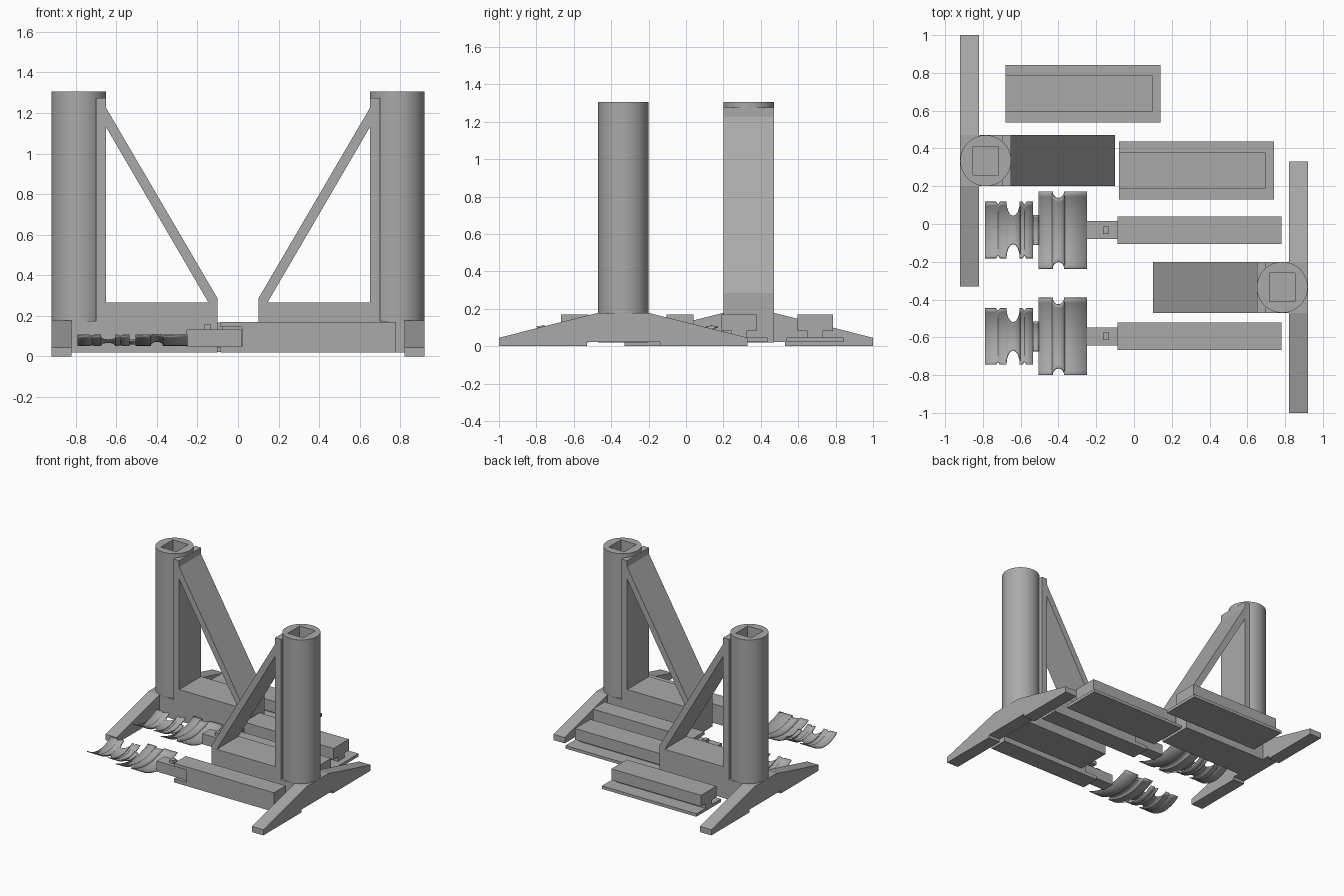
import bpy, bmesh, math
from mathutils import Vector

cube = bpy.data.objects.get("Cube")
if cube:
    bpy.data.objects.remove(cube, do_unlink=True)

grey = bpy.data.materials.new("plain_grey")
grey.use_nodes = True
colour = (0.4, 0.4, 0.4, 1)
grey.diffuse_color = colour
grey.node_tree.nodes["Principled BSDF"].inputs["Base Color"].default_value = colour

# How a flat outline (u, v) and depth w map to space for each extrusion axis
PLACE = {"x": lambda u, v, w: Vector((w, u, v)),
         "y": lambda u, v, w: Vector((u, w, v)),
         "z": lambda u, v, w: Vector((u, v, w))}


def finish(name, mesh, smooth=False):
    mesh.materials.clear()
    mesh.materials.append(grey)
    obj = bpy.data.objects.new(name, mesh)
    bpy.context.collection.objects.link(obj)
    if smooth:
        bpy.ops.object.select_all(action="DESELECT")
        obj.select_set(True)
        bpy.context.view_layer.objects.active = obj
        bpy.ops.object.shade_smooth_by_angle(angle=math.radians(30))
    return obj


def prism(name, loops, axis, lo, hi, side=1, smooth=False):
    """Extrude an outline, with optional holes; side -1 turns it half round z."""
    curve = bpy.data.curves.new(name, "CURVE")
    curve.dimensions = "2D"
    curve.fill_mode = "BOTH"
    curve.extrude = (hi - lo) / 2
    for loop in loops:
        spline = curve.splines.new("POLY")
        spline.points.add(len(loop) - 1)
        for point, (u, v) in zip(spline.points, loop):
            point.co = (u, v, 0, 1)
        spline.use_cyclic_u = True
    temp = bpy.data.objects.new(name + "_outline", curve)
    mesh = bpy.data.meshes.new_from_object(temp)
    bpy.data.objects.remove(temp)
    bm = bmesh.new()
    bm.from_mesh(mesh)
    for v in bm.verts:
        p = PLACE[axis](v.co.x, v.co.y, v.co.z + (lo + hi) / 2)
        v.co = (p.x * side, p.y * side, p.z)
    bmesh.ops.remove_doubles(bm, verts=bm.verts, dist=0.0001)
    bmesh.ops.recalc_face_normals(bm, faces=bm.faces)
    for f in bm.faces:
        f.smooth = False
    bm.to_mesh(mesh)
    bm.free()
    return finish(name, mesh, smooth)


def rect(u0, u1, v0, v1):
    return [(u0, v0), (u1, v0), (u1, v1), (u0, v1)]


def box(name, x, y, z):
    return prism(name, [rect(*x, *y)], "z", *z)


# Two uprights, each turned half round from the other
CX, CY, R = -0.785, 0.335, 0.135
circle = [(CX + R * math.cos(a * math.tau / 64), CY + R * math.sin(a * math.tau / 64))
          for a in range(64)]
socket = rect(CX - 0.068, CX + 0.068, CY - 0.075, CY + 0.075)
frame = [(-0.82, 0.02), (-0.10, 0.02), (-0.10, 0.285), (-0.65, 1.225), (-0.65, 1.275),
         (-0.70, 1.275), (-0.70, 0.175), (-0.82, 0.175)]
window = [(-0.65, 0.265), (-0.145, 0.265), (-0.65, 1.13)]
foot = [(-0.33, 0), (0.14, 0), (0.14, 0.022), (0.53, 0.022), (0.53, 0), (1.0, 0),
        (1.0, 0.045), (0.47, 0.178), (0.20, 0.178), (-0.33, 0.045)]
for label, side in (("left_side", 1), ("right_side", -1)):
    prism("column_" + label, [circle, socket], "z", 0.175, 1.305, side, True)
    prism("brace_frame_" + label, [frame, window], "y", 0.20, 0.47, side)
    prism("foot_" + label, [foot], "x", -0.92, -0.82, side)

# Two flanged rails: wide plate, narrow neck, block on top
for label, x, y in (("back", -0.68, 0.69), ("middle", -0.08, 0.283)):
    box("rail_plate_" + label, (x, x + 0.82), (y - 0.153, y + 0.153), (0.022, 0.045))
    tee = [(-0.04, 0.045), (0.04, 0.045), (0.04, 0.08), (0.095, 0.08),
           (0.095, 0.168), (-0.095, 0.168), (-0.095, 0.08), (-0.04, 0.08)]
    prism("rail_block_" + label, [[(y + u, v) for u, v in tee]], "x", x, x + 0.777)


def scoop(name, yc, stations, rise, steps=16):
    """Thin grooved trough; stations are (x, half width, lift)."""
    bm = bmesh.new()
    full = max(w for _, w, _ in stations)
    rows = []
    for x, w, lift in stations:
        row = []
        for i in range(steps + 1):
            y = w * (2 * i / steps - 1)
            row.append(bm.verts.new((x, yc + y, 0.052 + lift + rise * (y / full) ** 2)))
        rows.append(row)
    for a, b in zip(rows, rows[1:]):
        for i in range(steps):
            bm.faces.new((a[i], b[i], b[i + 1], a[i + 1]))
    mesh = bpy.data.meshes.new(name)
    bm.to_mesh(mesh)
    bm.free()
    obj = finish(name, mesh, True)
    solid = obj.modifiers.new("thickness", "SOLIDIFY")
    solid.thickness = 0.006
    solid.offset = 1


def groove(x, half, wide, depth, lift):
    """Stations of a round groove centred on x."""
    return [(x - half * math.cos(t * math.pi / 8), wide - depth * math.sin(t * math.pi / 8),
             lift * math.sin(t * math.pi / 8)) for t in range(9)]


# Two arms with a slotted bar, a link and grooved scoops at the end
small = [(-0.79, 0.15, 0), (-0.73, 0.15, 0), (-0.72, 0.135, 0.004), (-0.71, 0.15, 0)]
small += groove(-0.64, 0.035, 0.15, 0.075, 0.015)
small += [(-0.59, 0.15, 0), (-0.58, 0.135, 0.004), (-0.57, 0.15, 0), (-0.535, 0.15, 0)]
large = [(-0.505, 0.205, 0)] + groove(-0.40, 0.03, 0.205, 0.035, 0.02) + [(-0.25, 0.205, 0)]
bar = [(-0.087, 0.02), (0.78, 0.02), (0.78, 0.17), (-0.087, 0.17),
       (-0.087, 0.145), (0.02, 0.145), (0.02, 0.05), (-0.087, 0.05)]
for label, y in (("middle", -0.032), ("front", -0.595)):
    prism("arm_bar_" + label, [bar], "y", y - 0.073, y + 0.073)
    box("arm_link_" + label, (-0.255, 0.018), (y - 0.048, y + 0.048), (0.05, 0.132))
    box("link_pin_" + label, (-0.165, -0.132), (y - 0.02, y + 0.02), (0.132, 0.157))
    scoop("small_scoop_" + label, y, small, 0.05)
    scoop("neck_scoop_" + label, y, [(-0.535, 0.08, 0.006), (-0.503, 0.08, 0.006)], 0.02)
    scoop("large_scoop_" + label, y, large, 0.05)
